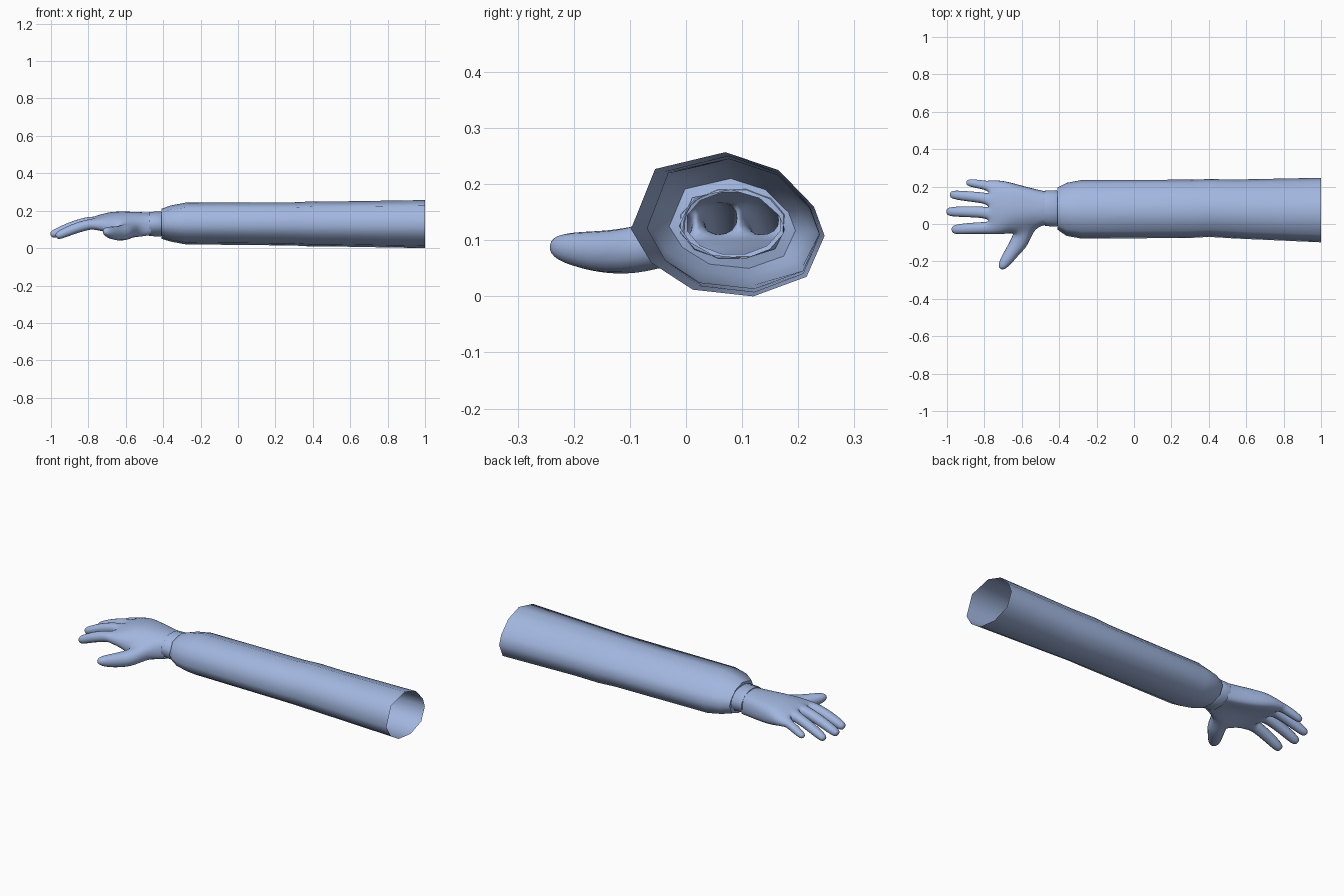
import bpy, bmesh, math
from mathutils import Vector

if "Cube" in bpy.data.objects:
    bpy.data.objects.remove(bpy.data.objects["Cube"])

mat = bpy.data.materials.new("pale_blue")
mat.diffuse_color = (0.36, 0.47, 0.74, 1)
mat.use_nodes = True
mat.node_tree.nodes["Principled BSDF"].inputs["Base Color"].default_value = mat.diffuse_color


def finish(bm, name, angle=40):
    bmesh.ops.recalc_face_normals(bm, faces=bm.faces)
    me = bpy.data.meshes.new(name)
    bm.to_mesh(me)
    bm.free()
    me.materials.append(mat)
    ob = bpy.data.objects.new(name, me)
    bpy.context.collection.objects.link(ob)
    bpy.ops.object.select_all(action='DESELECT')
    bpy.context.view_layer.objects.active = ob
    ob.select_set(True)
    bpy.ops.object.shade_smooth_by_angle(angle=math.radians(angle))
    return ob


def bridge(bm, a, b):
    n = len(a)
    for i in range(n):
        bm.faces.new((a[i], a[(i + 1) % n], b[(i + 1) % n], b[i]))


def loft(name, section, stations, angle=50):
    """Open tube: section fitted to each (x, ymin, ymax, zmin, zmax)."""
    bm = bmesh.new()
    prev = None
    for x, y0, y1, z0, z1 in stations:
        ring = [bm.verts.new((x, (y0 + y1) / 2 + u * (y1 - y0) / 2,
                              (z0 + z1) / 2 + v * (z1 - z0) / 2)) for u, v in section]
        if prev:
            bridge(bm, prev, ring)
        prev = ring
    return finish(bm, name, angle)


# Sleeve: uneven ten-sided tube, open at the shoulder, curling in at the wrist
outline = [(-.055, .227), (.07, .257), (.165, .225), (.228, .16), (.247, .108),
           (.215, .035), (.12, 0), (.012, .012), (-.062, .06), (-.098, .12)]
section = [((y - .0745) / .1725, (z - .1285) / .1285) for y, z in outline]
loft("sleeve", section, [
    (1.0, -.098, .247, .0, .257), (.55, -.078, .238, .008, .25),
    (.4, -.069, .24, .008, .25), (.3, -.075, .237, .014, .245),
    (-.28, -.078, .235, .02, .243), (-.36, -.064, .22, .035, .228),
    (-.41, -.03, .195, .05, .21), (-.405, -.012, .176, .068, .19)], 70)

# Cuff: short band between sleeve and hand
band = [(math.cos(t), math.sin(t)) for t in [math.tau * (i + .5) / 12 for i in range(12)]]
loft("cuff", band, [
    (-.405, -.012, .177, .066, .192), (-.415, -.018, .184, .06, .198),
    (-.475, -.014, .182, .062, .196), (-.478, .0, .17, .074, .187)])

# Hand: palm tube in four columns, fingers and thumb extruded from its faces
bm = bmesh.new()
palm = [  # x, ymin, ymax, bottom, top, thumb side drop (bottom, top)
    (-.465, -.005, .175, .07, .192, 0, .03),
    (-.53, -.02, .188, .075, .195, .025, .045),
    (-.65, -.05, .222, .085, .200, .035, .06),
    (-.71, -.058, .236, .095, .190, .01, .035),
    (-.77, -.058, .236, .105, .172, .01, .02)]
rings = []
for x, y0, y1, zb, zt, db, dt in palm:
    ys = [y0 + (y1 - y0) * i / 4 for i in range(5)]
    low = [zb - db * k for k in (1, .5, 0, 0, .3)]
    top = [zt - d for d in (dt, .008, 0, .006, .025)]
    rings.append([[bm.verts.new((x, y, z)) for y, z in zip(ys, row)] for row in (low, top)])
THUMB = 1
for k in range(4):
    a = rings[k][0] + rings[k][1][::-1]
    b = rings[k + 1][0] + rings[k + 1][1][::-1]
    for i in range(10):
        j = (i + 1) % 10
        if not (k == THUMB and i == 9):
            bm.faces.new((a[i], a[j], b[j], b[i]))


def digit(base, path):
    """Grow a square tube from four base corners along (x, y, z, half_w, half_h)."""
    pts = [Vector(p[:3]) for p in path]
    prev = base
    for i, (x, y, z, w, h) in enumerate(path):
        d = (pts[min(i + 1, len(pts) - 1)] - pts[max(i - 1, 0)]).normalized()
        side = d.cross(Vector((0, 0, 1))).normalized()
        up = side.cross(d)
        ring = [bm.verts.new(pts[i] + side * w * s + up * h * t)
                for s, t in ((-1, -1), (1, -1), (1, 1), (-1, 1))]
        bridge(bm, prev, ring)
        prev = ring
    bm.faces.new(prev)


fingers = [
    [(-.80, -.021, .127), (-.88, -.024, .103), (-.95, -.029, .072), (-.975, -.03, .06)],
    [(-.80, .063, .142), (-.89, .066, .116), (-.98, .066, .078), (-1.003, .066, .067)],
    [(-.80, .140, .138), (-.88, .147, .113), (-.96, .156, .080), (-.985, .158, .068)],
    [(-.79, .206, .126), (-.83, .213, .112), (-.875, .220, .093), (-.897, .223, .083)]]
lo, hi = rings[4]
for i, path in enumerate(fingers):
    r = (.034, .033, .031, .026)[i]
    digit([lo[i], lo[i + 1], hi[i + 1], hi[i]],
          [p + (r * s, r * .9 * s) for p, s in zip(path, (1, .96, .85, .55))])
a, b = rings[THUMB], rings[THUMB + 1]
digit([a[0][0], b[0][0], b[1][0], a[1][0]], [
    (-.605, -.085, .083, .055, .046), (-.645, -.14, .078, .041, .042),
    (-.687, -.2, .084, .036, .034), (-.717, -.243, .091, .018, .018)])
hand = finish(bm, "hand", 180)
sub = hand.modifiers.new("round", 'SUBSURF')
sub.levels = sub.render_levels = 2
